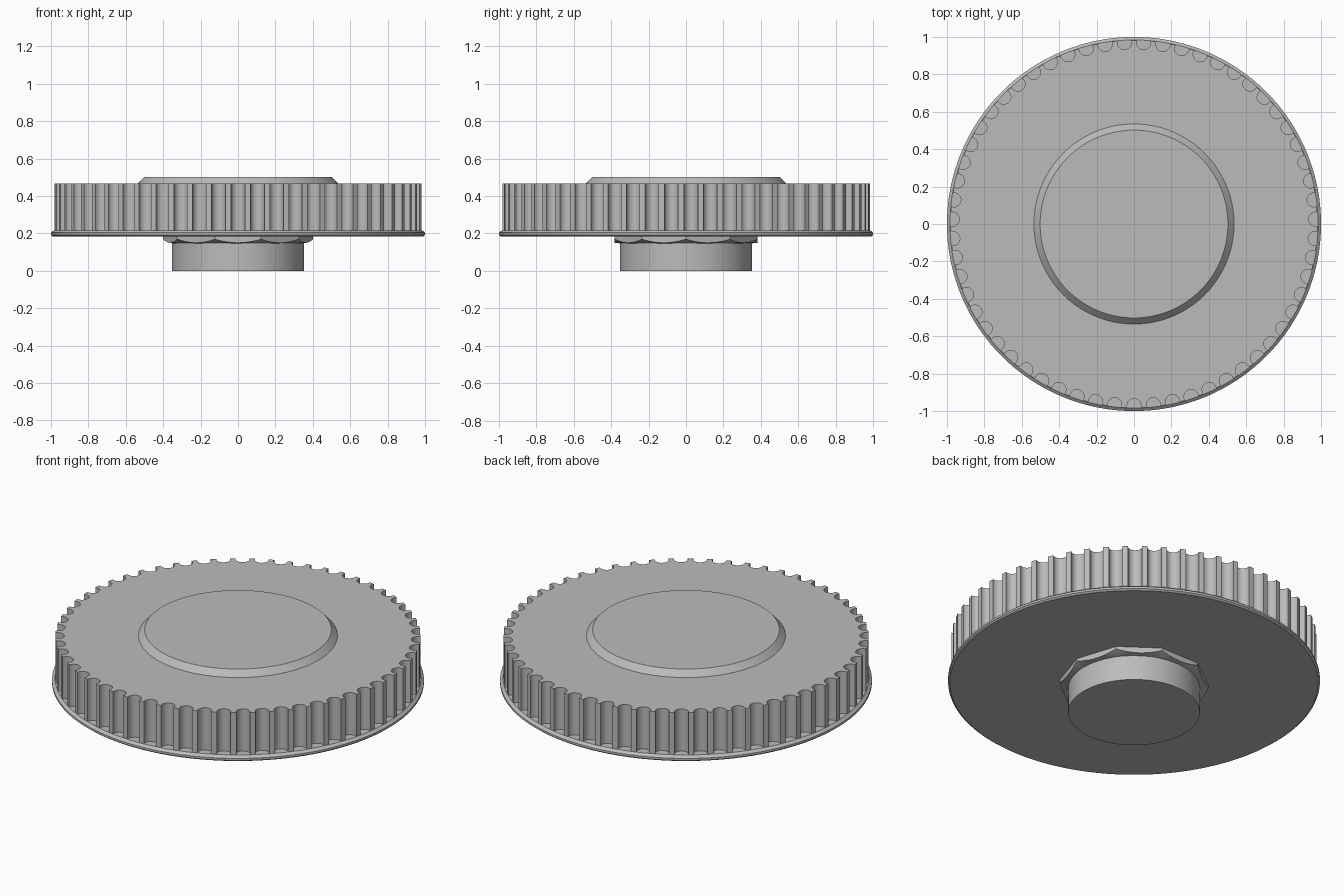
import bpy, bmesh, math
from mathutils import Vector

if "Cube" in bpy.data.objects:
    bpy.data.objects.remove(bpy.data.objects["Cube"])

metal = bpy.data.materials.new("plain grey")
metal.diffuse_color = (0.5, 0.5, 0.5, 1)
metal.use_nodes = True
metal.node_tree.nodes["Principled BSDF"].inputs["Base Color"].default_value = metal.diffuse_color


def finish(bm, name):
    bmesh.ops.recalc_face_normals(bm, faces=bm.faces[:])
    mesh = bpy.data.meshes.new(name)
    bm.to_mesh(mesh)
    bm.free()
    ob = bpy.data.objects.new(name, mesh)
    bpy.context.collection.objects.link(ob)
    mesh.materials.append(metal)
    bpy.ops.object.select_all(action='DESELECT')
    ob.select_set(True)
    bpy.context.view_layer.objects.active = ob
    bpy.ops.object.shade_smooth_by_angle(angle=math.radians(25))
    return ob


def loft(name, rings):
    """Closed solid through equal-length rings of points."""
    bm = bmesh.new()
    loops = [[bm.verts.new(p) for p in ring] for ring in rings]
    for a, b in zip(loops, loops[1:]):
        n = len(a)
        for i in range(n):
            bm.faces.new((a[i], a[(i + 1) % n], b[(i + 1) % n], b[i]))
    bm.faces.new(loops[0])
    bm.faces.new(loops[-1])
    return finish(bm, name)


def turned(name, profile, n=128):
    return loft(name, [[(r * math.cos(2 * math.pi * i / n), r * math.sin(2 * math.pi * i / n), z)
                        for i in range(n)] for r, z in profile])


# fluted grip: outer arcs broken by round grooves
FLUTES, R, CENTRE, GROOVE = 59, 0.982, 0.972, 0.038
outline = []
start = math.acos((R * R - CENTRE ** 2 - GROOVE ** 2) / (2 * CENTRE * GROOVE))
for k in range(FLUTES):
    a = -math.pi / 2 + 2 * math.pi * k / FLUTES
    for j in range(13):
        t = a - start - (2 * math.pi - 2 * start) * j / 12
        outline.append((CENTRE * math.cos(a) + GROOVE * math.cos(t),
                        CENTRE * math.sin(a) + GROOVE * math.sin(t)))
    mid = a + math.pi / FLUTES
    outline.append((R * math.cos(mid), R * math.sin(mid)))
loft("fluted_grip", [[(x, y, z) for x, y in outline] for z in (0.21, 0.467)])

# bevelled flange, raised cap and hub
turned("flange", [(0.99, 0.184), (1.0, 0.192), (1.0, 0.204), (0.984, 0.217)], 180)
turned("raised_cap", [(0.535, 0.46), (0.535, 0.467), (0.502, 0.502)])
turned("hub", [(0.354, 0.0), (0.354, 0.2)])

# collar: ten flat sides with a conical chamfer that scallops their lower edge
SIDES, STEPS, FLAT = 10, 12, 0.382
lower, edge, upper = [], [], []
for i in range(SIDES * STEPS):
    a = 2 * math.pi * i / (SIDES * STEPS)
    off = (a % (2 * math.pi / SIDES)) - math.pi / SIDES
    r = FLAT / math.cos(off)
    d = Vector((math.cos(a), math.sin(a), 0))
    lower.append(d * 0.35 + Vector((0, 0, 0.147)))
    edge.append(d * r + Vector((0, 0, 0.15 + (r - FLAT) * 1.0)))
    upper.append(d * r + Vector((0, 0, 0.19)))
loft("scalloped_collar", [lower, edge, upper])
